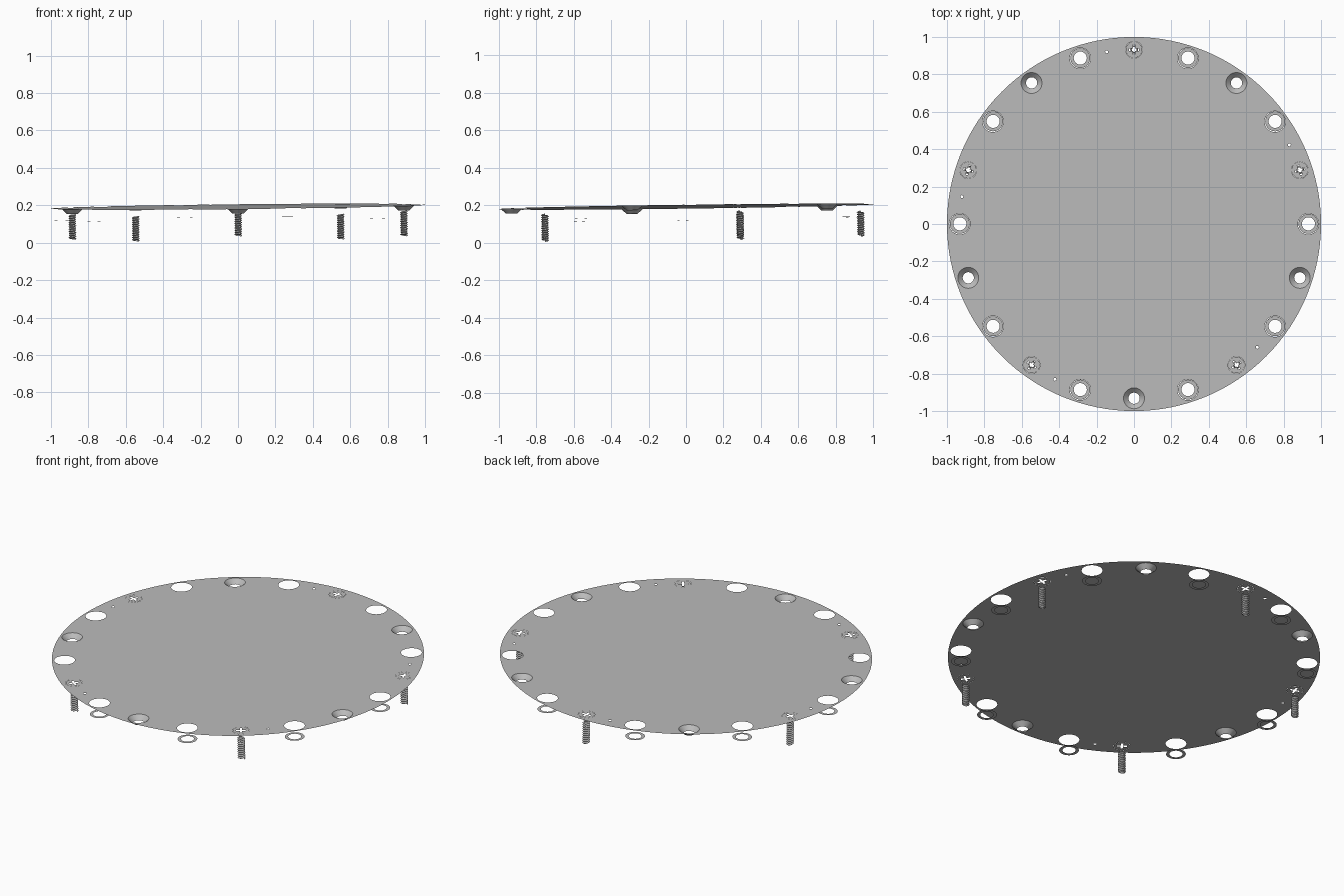
import bpy, bmesh
from math import sin, cos, pi, radians
from mathutils import Vector, Matrix

if "Cube" in bpy.data.objects:
    bpy.data.objects.remove(bpy.data.objects["Cube"], do_unlink=True)

RING = 0.932          # radius of the bolt circle
HOLE, BORE = 0.056, 0.03
HEAD = 0.044

grey = bpy.data.materials.new("plain_grey")
grey.use_nodes = True
grey.diffuse_color = (0.5, 0.5, 0.5, 1)
grey.node_tree.nodes["Principled BSDF"].inputs["Base Color"].default_value = (0.5, 0.5, 0.5, 1)

# The whole assembly leans slightly up towards the back left
lean = Vector((0, 0, 1)).rotation_difference(Vector((-0.0105, -0.013, 1)))
PLACE = Matrix.Translation((0, 0, 0.1925)) @ lean.to_matrix().to_4x4()


def finish(name, bm, smooth=False):
    bm.transform(PLACE)
    mesh = bpy.data.meshes.new(name)
    bm.to_mesh(mesh)
    bm.free()
    mesh.materials.append(grey)
    obj = bpy.data.objects.new(name, mesh)
    bpy.context.collection.objects.link(obj)
    for poly in mesh.polygons:
        poly.use_smooth = smooth
    return obj


def spot(degrees, z=0):
    return Vector((RING * cos(radians(degrees)), RING * sin(radians(degrees)), z))


def circle(centre, radius, sides=32):
    return [centre + Vector((radius * cos(2 * pi * i / sides), radius * sin(2 * pi * i / sides), 0))
            for i in range(sides)]


def cross(centre, arm, half, turn):
    # Outline of a four-armed driver slot
    corner = [(arm, -half), (arm, half), (half, half)]
    return [centre + Matrix.Rotation(turn + k * pi / 2, 3, 'Z') @ Vector((x, y, 0))
            for k in range(4) for x, y in corner]


def sheet(name, loops):
    # Flat face bounded by the first loop and pierced by the others
    bm = bmesh.new()
    edges = []
    for loop in loops:
        verts = [bm.verts.new(p) for p in loop]
        edges += [bm.edges.new((v, verts[i - 1])) for i, v in enumerate(verts)]
    bmesh.ops.triangle_fill(bm, use_beauty=True, edges=edges, normal=(0, 0, 1))
    bmesh.ops.recalc_face_normals(bm, faces=bm.faces[:])
    if sum(f.normal.z for f in bm.faces) < 0:
        bmesh.ops.reverse_faces(bm, faces=bm.faces[:])
    return finish(name, bm)


def band(name, lower, upper, smooth):
    # Strip of quads joining two equal loops
    bm = bmesh.new()
    a = [bm.verts.new(p) for p in lower]
    b = [bm.verts.new(p) for p in upper]
    for i in range(len(a)):
        bm.faces.new((a[i - 1], a[i], b[i], b[i - 1]))
    return finish(name, bm, smooth)


def thread(name, centre, top, bottom, turns=11, sides=16):
    # Hollow helical thread with alternating crest and root rows
    bm = bmesh.new()
    step = (top - bottom) / (2 * turns + 2)
    rows = []
    for j in range(2 * turns + 1):
        radius = 0.021 if j % 2 else 0.014
        rows.append([bm.verts.new(centre + Vector((
            radius * cos(2 * pi * i / sides), radius * sin(2 * pi * i / sides),
            bottom + step * (j + 2 * i / sides)))) for i in range(sides + 1)])
    for low, high in zip(rows, rows[1:]):
        for i in range(sides):
            bm.faces.new((low[i], low[i + 1], high[i + 1], high[i]))
    bmesh.ops.remove_doubles(bm, verts=bm.verts[:], dist=0.0002)
    return finish(name, bm)


screws = [18 + 72 * k for k in range(5)]
sinks = [54 + 72 * k for k in range(5)]
plain = [36 * k for k in range(10)]
pins = [27 + 72 * k for k in range(5)]

# Round plate with all its openings
openings = [circle(spot(a), HOLE) for a in sinks + plain]
openings += [circle(spot(a), HEAD + 0.001) for a in screws]
openings += [circle(spot(a), 0.008, 12) for a in pins]
sheet("plate", [circle(Vector(), 1, 128)] + openings)

# Conical countersinks hanging below the plate
for a in sinks:
    band("countersink", circle(spot(a, -0.025), BORE), circle(spot(a), HOLE), True)

# Loose flat washers beneath the plain holes
for a in plain:
    band("washer", circle(spot(a, -0.065), 0.053), circle(spot(a, -0.065), 0.035), False)

# Slotted screw heads and the threads below them
for a in screws:
    sheet("screw_head", [circle(spot(a), HEAD), cross(spot(a), 0.027, 0.006, radians(a))])
    thread("screw_thread", spot(a), -0.033, -0.172)
